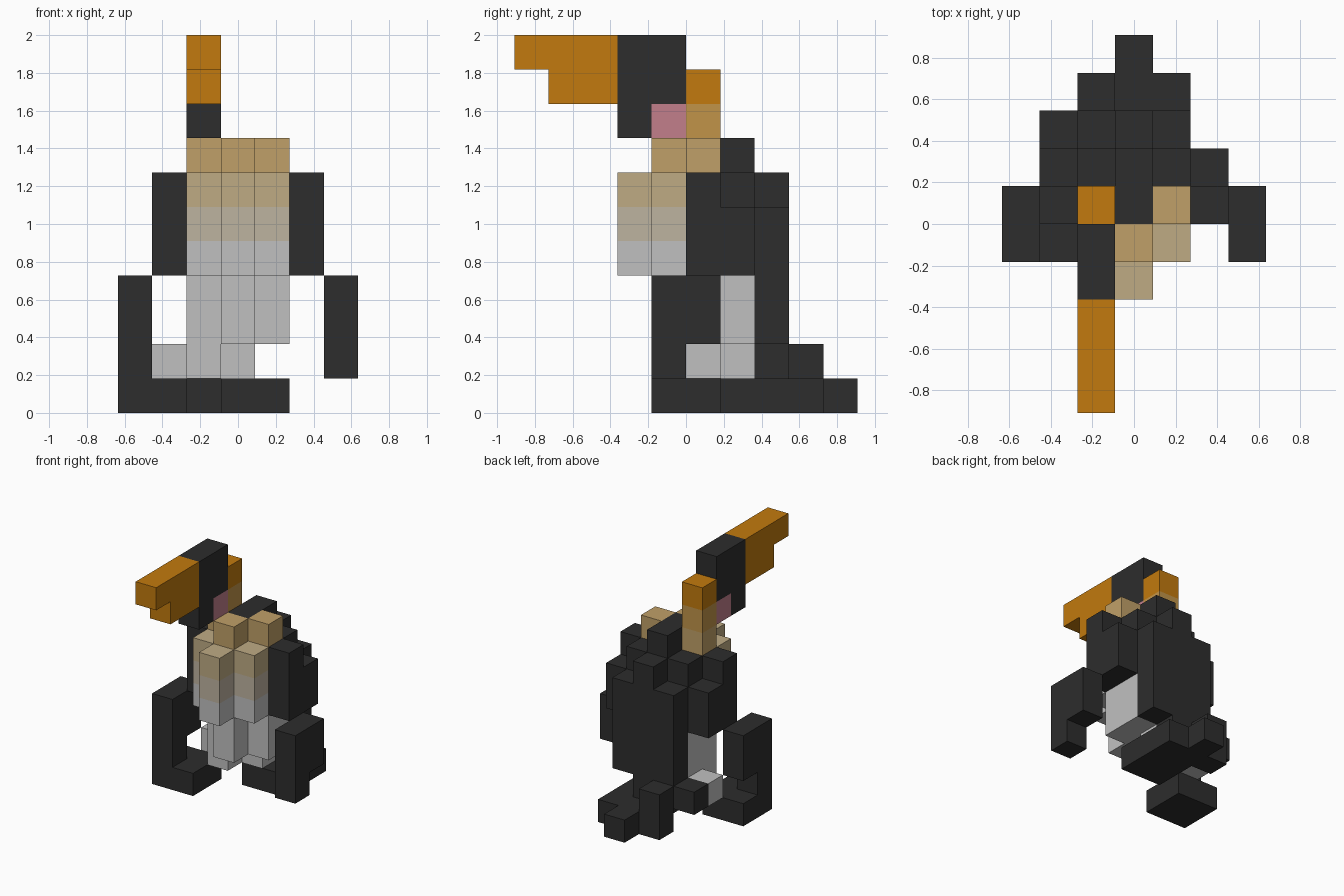
import bpy, bmesh
from mathutils import Vector

old = bpy.data.objects.get("Cube")
if old:
    bpy.data.objects.remove(old, do_unlink=True)

S = 2 / 11                                   # cell size
ORIGIN = Vector((-3.5 * S, -5 * S, 0))       # corner of cell (0, 0, 0)


# Colours
def linear(c):
    c /= 255
    return c / 12.92 if c <= 0.04045 else ((c + 0.055) / 1.055) ** 2.4


def material(name, r, g, b):
    m = bpy.data.materials.new(name)
    col = (linear(r), linear(g), linear(b), 1)
    m.diffuse_color = col
    m.use_nodes = True
    bsdf = m.node_tree.nodes["Principled BSDF"]
    bsdf.inputs["Base Color"].default_value = col
    bsdf.inputs["Roughness"].default_value = 0.9
    return m


CHARCOAL = material("charcoal", 45, 45, 45)
GREY = material("light_grey", 192, 192, 192)
CREAM = material("cream_grey", 190, 179, 160)
SAND = material("sand", 191, 171, 132)
TAN = material("tan", 192, 160, 104)
AMBER = material("amber", 193, 148, 73)
ORANGE = material("orange", 194, 122, 14)
PINK = material("pink", 194, 127, 139)

DIRS = [Vector(d) for d in ((1, 0, 0), (-1, 0, 0), (0, 1, 0),
                            (0, -1, 0), (0, 0, 1), (0, 0, -1))]


def part(name, boxes, mats, by_layer=None):
    """Closed blocky shell from inclusive cell boxes (x0, x1, y0, y1, z0, z1).
    by_layer maps a layer number to a material slot."""
    cells = {(i, j, k) for x0, x1, y0, y1, z0, z1 in boxes
             for i in range(x0, x1 + 1)
             for j in range(y0, y1 + 1)
             for k in range(z0, z1 + 1)}
    bm = bmesh.new()
    for cell in sorted(cells):
        mid = Vector(cell) + Vector((0.5, 0.5, 0.5))
        for n in DIRS:
            if tuple(int(a + b) for a, b in zip(cell, n)) in cells:
                continue
            u = Vector((n.y, n.z, n.x))
            v = n.cross(u)
            face = bm.faces.new([
                bm.verts.new(ORIGIN + S * (mid + 0.5 * (n + a * u + b * v)))
                for a, b in ((-1, -1), (1, -1), (1, 1), (-1, 1))])
            face.material_index = (by_layer or {}).get(cell[2], 0)
    # Weld the cells and merge flat areas of one colour
    bmesh.ops.remove_doubles(bm, verts=bm.verts, dist=1e-4)
    bmesh.ops.dissolve_limit(bm, angle_limit=0.01, verts=bm.verts,
                             edges=bm.edges, delimit={'MATERIAL'})
    mesh = bpy.data.meshes.new(name)
    bm.to_mesh(mesh)
    bm.free()
    for m in mats:
        mesh.materials.append(m)
    obj = bpy.data.objects.new(name, mesh)
    bpy.context.collection.objects.link(obj)
    return obj


# Belly, blending from grey to tan towards the chest
part("belly", [
    (2, 2, 5, 6, 1, 1), (1, 3, 6, 6, 1, 1),      # lowest layer, leaning right
    (3, 3, 4, 6, 2, 3), (2, 4, 5, 6, 2, 3),      # lower belly
    (3, 3, 3, 4, 4, 6), (2, 4, 4, 4, 4, 6),      # bulging chest
    (3, 3, 4, 4, 7, 7), (2, 2, 5, 5, 7, 7), (4, 4, 5, 5, 7, 7),  # collar
], [GREY, CREAM, SAND, TAN], {5: 1, 6: 2, 7: 3})

# Dark back and shoulders
part("back", [
    (1, 3, 7, 7, 1, 1), (2, 4, 7, 7, 2, 3),
    (1, 5, 5, 6, 4, 5), (2, 4, 7, 7, 4, 5),
    (1, 5, 5, 5, 6, 6), (2, 4, 6, 6, 6, 6), (3, 3, 7, 7, 6, 6),
    (3, 3, 5, 6, 7, 7),
], [CHARCOAL])

# Flippers with narrow tips
for side, x in (("right", 0), ("left", 6)):
    part(side + "_flipper", [(x, x, 4, 5, 2, 3), (x, x, 4, 4, 1, 1)], [CHARCOAL])

# Feet, one stepping forward
for side, x, y in (("right", 0, 4), ("left", 3, 6)):
    part(side + "_foot", [(x, x + 1, y, y + 1, 0, 0)], [CHARCOAL])

# Tail fan
part("tail", [(2, 4, 8, 8, 0, 0), (3, 3, 9, 9, 0, 0), (2, 2, 8, 8, 1, 1)],
     [CHARCOAL])

# Neck, cheek, head and beak
part("neck", [(2, 2, 5, 5, 8, 9)], [AMBER, ORANGE], {9: 1})
part("cheek", [(2, 2, 4, 4, 8, 8)], [PINK])
part("head", [(2, 2, 3, 4, 9, 10), (2, 2, 3, 3, 8, 8)], [CHARCOAL])
part("beak", [(2, 2, 0, 2, 10, 10), (2, 2, 1, 2, 9, 9)], [ORANGE])
